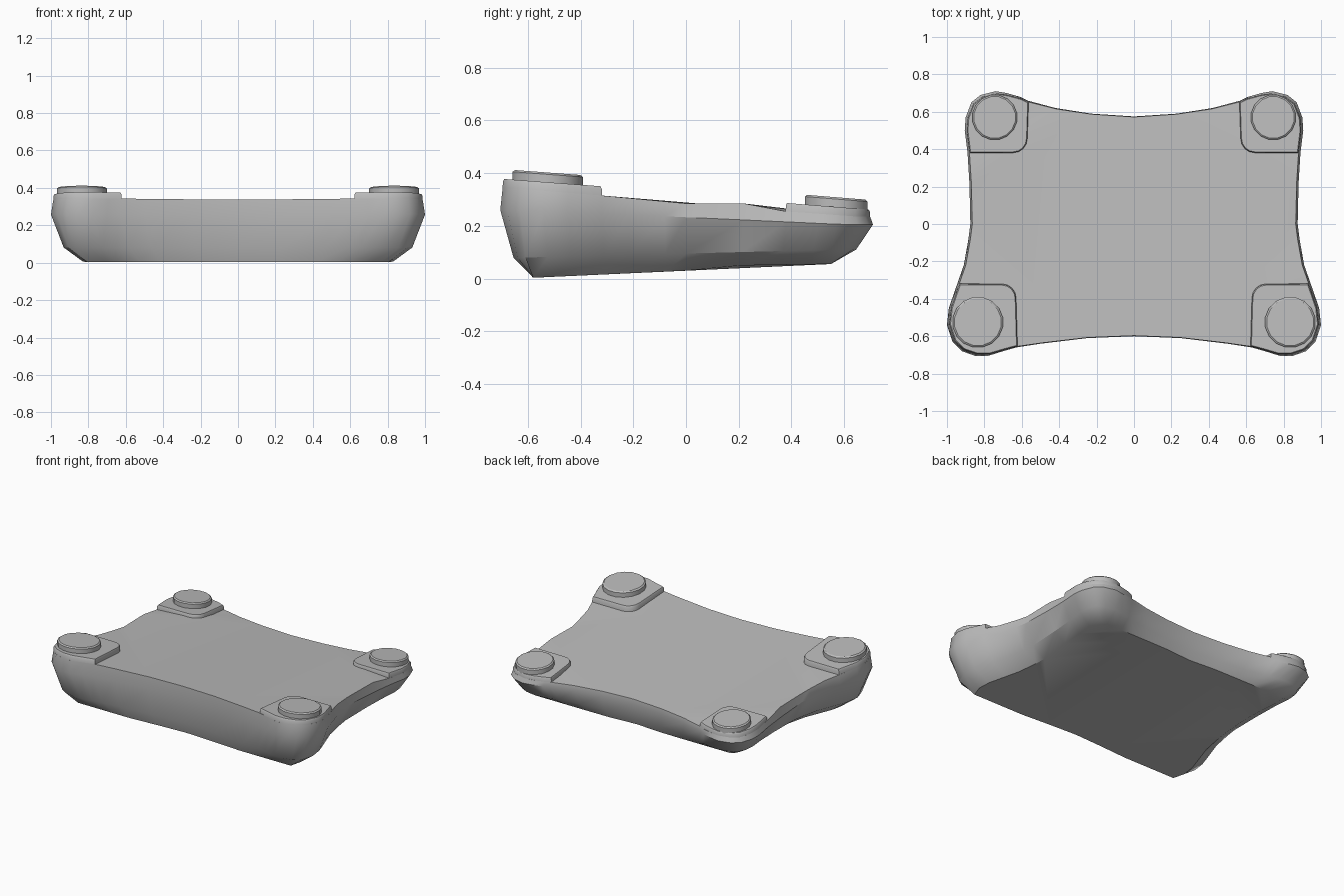
import bpy, bmesh, math
from mathutils import Vector

if "Cube" in bpy.data.objects:
    bpy.data.objects.remove(bpy.data.objects["Cube"])

grey = bpy.data.materials.new("plain grey")
grey.diffuse_color = (0.5, 0.5, 0.5, 1)
grey.use_nodes = True
grey.node_tree.nodes["Principled BSDF"].inputs["Base Color"].default_value = grey.diffuse_color

# widest outline of the right half, from front centre to back centre
HALF = [(0, -.60), (.25, -.61), (.50, -.64), (.63, -.66), (.70, -.68), (.78, -.705),
        (.85, -.705), (.92, -.68), (.97, -.63), (1.0, -.54), (.99, -.45), (.945, -.32),
        (.91, -.22), (.885, -.08), (.875, 0), (.88, .22), (.89, .38), (.905, .50),
        (.90, .57), (.87, .65), (.82, .69), (.74, .71), (.68, .70), (.61, .68),
        (.57, .66), (.42, .62), (.23, .59), (0, .575)]
FRONT, REAR = (3, 11), (16, 24)          # index ranges of the corner pads


def curve(y, pts):
    """Piecewise linear height along the depth."""
    if y <= pts[0][0]:
        return pts[0][1]
    for (a, za), (b, zb) in zip(pts, pts[1:]):
        if y <= b:
            return za + (zb - za) * (y - a) / (b - a)
    return pts[-1][1]


def deck_z(y):
    return curve(y, [(-.66, .343), (-.32, .315), (0, .285), (.22, .285), (.38, .255), (.66, .235)])


def foot(x, y):
    return x * .83, max(-.58, min(.55, y * .93))


def ring_point(x, y, level):
    bx, by = foot(x, y)
    t = (0, .6, 1, .93)[level]
    z = (curve(by, [(-.58, .003), (0, .03), (.21, .05), (.55, .055)]),
         curve(y, [(-.6, .08), (.6, .11)]),
         curve(y, [(-.6, .26), (.6, .205)]),
         deck_z(y))[level]
    return Vector((bx + (x - bx) * t, by + (y - by) * t, z))


def loft(name, rings):
    """Closed solid through rings of equal length, listed bottom to top."""
    bm = bmesh.new()
    rows = [[bm.verts.new(p) for p in r] for r in rings]
    n = len(rows[0])
    for a, b in zip(rows, rows[1:]):
        for i in range(n):
            j = (i + 1) % n
            bm.faces.new((a[i], a[j], b[j], b[i]))
    caps = [bm.faces.new(rows[0][::-1]), bm.faces.new(rows[-1])]
    bmesh.ops.triangulate(bm, faces=caps)
    bmesh.ops.recalc_face_normals(bm, faces=bm.faces)
    me = bpy.data.meshes.new(name)
    bm.to_mesh(me)
    bm.free()
    ob = bpy.data.objects.new(name, me)
    bpy.context.collection.objects.link(ob)
    me.materials.append(grey)
    bpy.ops.object.select_all(action='DESELECT')
    ob.select_set(True)
    bpy.context.view_layer.objects.active = ob
    bpy.ops.object.shade_smooth_by_angle(angle=math.radians(32))
    return ob


# tray body with concave sides
outline = HALF + [(-x, y) for x, y in HALF[-2:0:-1]]
loft("tray_body", [[ring_point(x, y, k) for x, y in outline] for k in range(4)])


def corner(name, span, inner, z0, y0, slope, knob, radius, side):
    """Raised corner pad with a round knob on it."""
    def top_z(y):
        return z0 + slope * (y - y0)

    base = [ring_point(x, y, 3) for x, y in HALF[span[0]:span[1] + 1]]
    # rounded inner corner of the pad
    ix, iy, r = inner[0], inner[1], .075
    s = 1 if iy < 0 else -1
    arc = [Vector((ix + r - r * math.sin(a), iy - s * (r - r * math.cos(a)), 0))
           for a in [k * math.pi / 8 for k in range(5)]]
    base += arc if s > 0 else arc[::-1]
    centre = sum(base, Vector()) / len(base)

    def ring(scale, f, drop):
        out = []
        for p in base:
            q = centre + (p - centre) * scale
            lo = deck_z(p.y) - drop
            out.append((q.x * side, q.y, lo + (top_z(q.y) - lo) * f))
        return out
    loft(name + "_pad", [ring(1, 0, .012), ring(.995, .7, 0), ring(.965, 1, 0)])

    # knob follows the slope of the pad, with a small chamfer
    rings = []
    for rad, h in ((radius, -.01), (radius, .03), (radius * .93, .037)):
        rings.append([])
        for k in range(16):
            a = (k + .5) * math.tau / 16
            y = knob[1] + rad * math.sin(a)
            rings[-1].append((side * (knob[0] + rad * math.cos(a)), y, top_z(y) + h))
    loft(name + "_knob", rings)


for side, label in ((1, "right"), (-1, "left")):
    corner("front_" + label, FRONT, (.63, -.32), .377, -.68, -.075, (.835, -.525), .136, side)
    corner("rear_" + label, REAR, (.57, .38), .286, .39, -.08, (.745, .57), .121, side)
